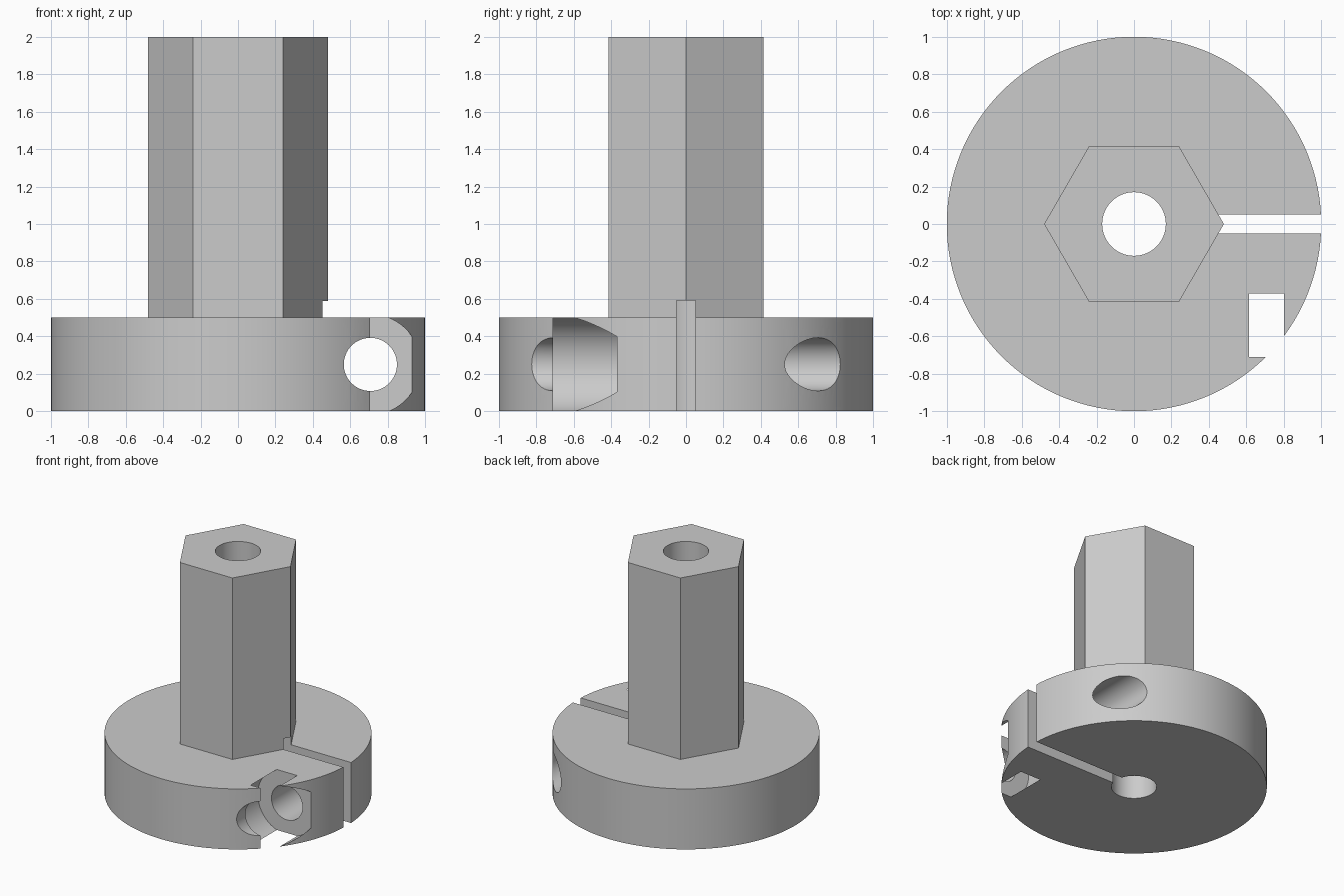
import bpy
import math

cube = bpy.data.objects.get("Cube")
if cube:
    bpy.data.objects.remove(cube, do_unlink=True)

grey = bpy.data.materials.new("plain grey")
grey.use_nodes = True
colour = (0.6, 0.6, 0.6, 1)
grey.diffuse_color = colour
grey.node_tree.nodes["Principled BSDF"].inputs["Base Color"].default_value = colour


def cylinder(name, radius, depth, centre, sides=128, along_y=False):
    turn = (math.pi / 2, 0, 0) if along_y else (0, 0, 0)
    bpy.ops.mesh.primitive_cylinder_add(vertices=sides, radius=radius, depth=depth,
                                        location=centre, rotation=turn)
    ob = bpy.context.object
    ob.name = name
    ob.data.materials.append(grey)
    return ob


def box(name, low, high):
    centre = [(a + b) / 2 for a, b in zip(low, high)]
    bpy.ops.mesh.primitive_cube_add(size=1, location=centre)
    ob = bpy.context.object
    ob.name = name
    ob.scale = [b - a for a, b in zip(low, high)]
    ob.data.materials.append(grey)
    return ob


def combine(target, tool, operation):
    mod = target.modifiers.new(tool.name, "BOOLEAN")
    mod.operation = operation
    mod.solver = "EXACT"
    mod.object = tool
    bpy.context.view_layer.objects.active = target
    bpy.ops.object.modifier_apply(modifier=mod.name)
    bpy.data.objects.remove(tool, do_unlink=True)


# Round clamp disc with a hexagonal post whose corners point along x
hub = cylinder("clamp_hub", 1, 0.5, (0, 0, 0.25))
post = cylinder("hex_post", 0.48, 1.75, (0, 0, 1.125), sides=6)
post.rotation_euler.z = math.pi / 6
bpy.context.view_layer.update()
combine(hub, post, "UNION")

# Central bore, clamping slit, screw hole and the pocket for the screw head
screw_x, screw_z = 0.707, 0.25
cutters = [
    cylinder("bore", 0.17, 3, (0, 0, 1), sides=64),
    box("slit", (0, -0.05, -0.2), (1.2, 0.05, 0.59)),
    cylinder("screw_hole", 0.142, 3, (screw_x, 0, screw_z), sides=64, along_y=True),
    cylinder("head_pocket", 0.267, 0.34, (screw_x, -0.54, screw_z), sides=96, along_y=True),
]
bpy.context.view_layer.update()
for cutter in cutters:
    combine(hub, cutter, "DIFFERENCE")

# Smooth round walls, crisp edges
bpy.ops.object.select_all(action="DESELECT")
hub.select_set(True)
bpy.context.view_layer.objects.active = hub
bpy.ops.object.shade_smooth_by_angle(angle=math.radians(25))
